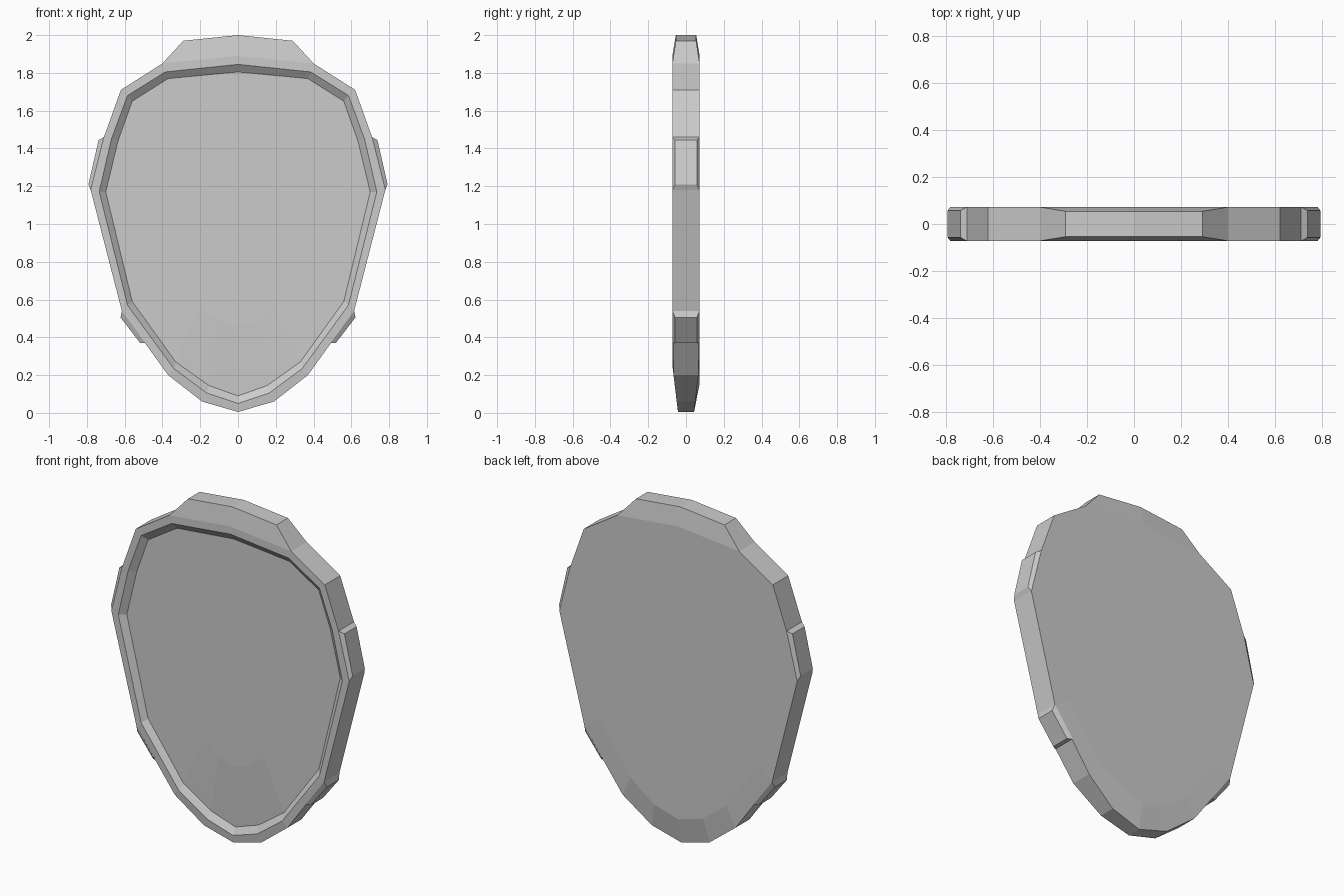
import bpy, bmesh

cube = bpy.data.objects.get("Cube")
if cube:
    bpy.data.objects.remove(cube, do_unlink=True)

grey = bpy.data.materials.new("plain_grey")
grey.use_nodes = True
grey.diffuse_color = (0.6, 0.6, 0.6, 1)
grey.node_tree.nodes["Principled BSDF"].inputs["Base Color"].default_value = (0.6, 0.6, 0.6, 1)

# Right-hand half profiles (x, z), bottom tip to top centre
RIM = [(0, .005), (.19, .06), (.37, .20), (.615, .54), (.78, 1.18),
       (.71, 1.46), (.62, 1.71), (.40, 1.85), (0, 1.89)]
LIP = [(0, .05), (.165, .105), (.34, .235), (.585, .57), (.735, 1.17),
       (.67, 1.45), (.585, 1.68), (.385, 1.805), (0, 1.845)]
FLOOR = [(0, .09), (.155, .145), (.33, .27), (.56, .59), (.70, 1.17),
         (.635, 1.44), (.56, 1.65), (.37, 1.77), (0, 1.805)]
HALF = 0.072
RECESS = 0.03


def mirrored(half):
    return half + [(-x, z) for x, z in half[-2:0:-1]]


def shrunk(half, k):
    return [(x * k, 1 + (z - 1) * k) for x, z in half]


def thickness(z):
    # the slab thins towards the bottom tip
    return HALF - 0.03 * max(0, 1 - z / 0.25)


def finish(bm, name):
    me = bpy.data.meshes.new(name)
    bm.to_mesh(me)
    bm.free()
    me.materials.append(grey)
    ob = bpy.data.objects.new(name, me)
    bpy.context.collection.objects.link(ob)
    return ob


def bridge(bm, a, b):
    n = len(a)
    for i in range(n):
        j = (i + 1) % n
        bm.faces.new((a[i], a[j], b[j], b[i]))


# Shield body: concentric rings from the back panel round to the sunken front
def shield_body():
    bm = bmesh.new()

    def ring(half, depth):
        return [bm.verts.new((x, depth(z), z)) for x, z in mirrored(half)]

    rings = [
        ring(shrunk(RIM, .85), lambda z: HALF),
        ring(RIM, thickness),
        ring(RIM, lambda z: -thickness(z)),
        ring(LIP, lambda z: -thickness(z)),
        ring(FLOOR, lambda z: RECESS - thickness(z)),
        ring(shrunk(FLOOR, .6), lambda z: RECESS - HALF),
    ]
    for a, b in zip(rings, rings[1:]):
        bridge(bm, a, b)
    bm.faces.new(rings[0])
    bm.faces.new(rings[-1])
    bmesh.ops.recalc_face_normals(bm, faces=bm.faces)
    finish(bm, "shield_body")


# Raised block on the edge: tapers from a base line to a narrower outer line
def edge_block(name, base, outer, outer_half):
    bm = bmesh.new()

    def section(line, half):
        pts = [(x, -(half or thickness(z)), z) for x, z in line]
        pts += [(x, -y, z) for x, y, z in reversed(pts)]
        return [bm.verts.new(p) for p in pts]

    low, high = section(base, None), section(outer, outer_half)
    bridge(bm, low, high)
    n = len(base)
    caps = []
    for loop in (low, high):
        caps.append([bm.faces.new((loop[i], loop[i + 1], loop[-2 - i], loop[-1 - i]))
                     for i in range(n - 1)])
    bmesh.ops.recalc_face_normals(bm, faces=bm.faces)
    bmesh.ops.delete(bm, geom=caps[0], context='FACES_ONLY')
    finish(bm, name)


shield_body()

edge_block("top_crest",
           [(-.40, 1.85), (0, 1.89), (.40, 1.85)],
           [(-.29, 1.97), (0, 2.0), (.29, 1.97)], .054)

for side, s in (("left", 1), ("right", -1)):
    for part, base, outer in (
            ("upper_tab", [(.78, 1.18), (.71, 1.46)], [(.792, 1.21), (.738, 1.445)]),
            ("lower_tab", [(.49, .37), (.615, .54)], [(.518, .37), (.622, .505)])):
        edge_block(f"{side}_{part}",
                   [(s * x, z) for x, z in base],
                   [(s * x, z) for x, z in outer], .057)
